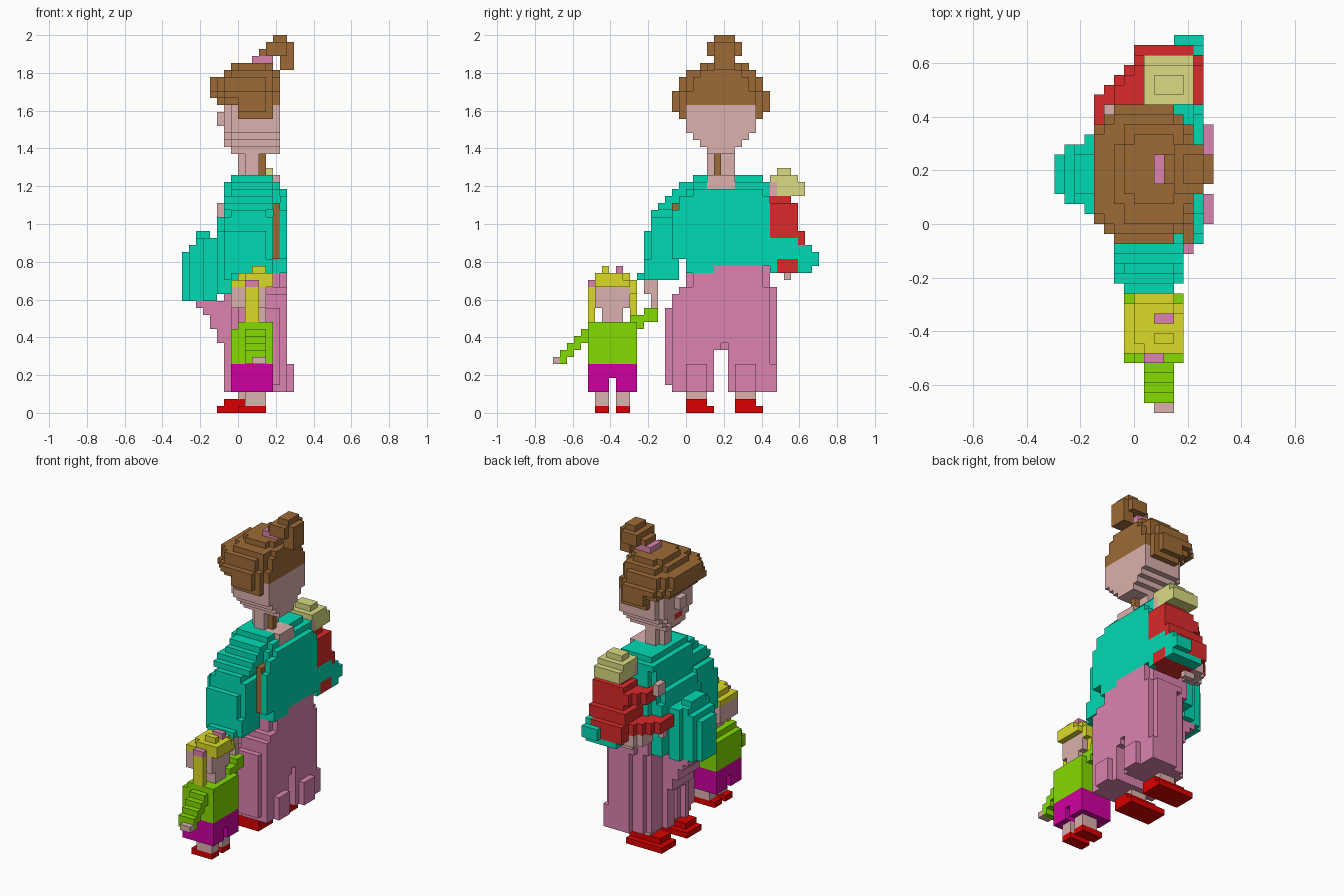
import bpy
import bmesh
from itertools import product
from mathutils import Vector

if "Cube" in bpy.data.objects:
    bpy.data.objects.remove(bpy.data.objects["Cube"])

V = 1 / 27  # size of one cube cell


def srgb(*rgb):
    lin = [(c / 255 / 12.92) if c < 11 else ((c / 255 + 0.055) / 1.055) ** 2.4 for c in rgb]
    return (*lin, 1)


def material(name, colour):
    m = bpy.data.materials.new(name)
    m.use_nodes = True
    m.diffuse_color = colour
    m.node_tree.nodes["Principled BSDF"].inputs["Base Color"].default_value = colour
    return m


TEAL = material("teal", srgb(0, 219, 180))
MAUVE = material("mauve", srgb(219, 131, 175))
SKIN = material("skin", srgb(219, 177, 173))
BROWN = material("brown", srgb(157, 107, 55))
SHOE = material("shoe red", srgb(219, 0, 0))
RED = material("soft red", srgb(219, 42, 42))
KHAKI = material("khaki", srgb(219, 219, 131))
YELLOW = material("yellow", srgb(219, 219, 40))
GREEN = material("green", srgb(133, 219, 0))
MAGENTA = material("magenta", srgb(207, 0, 160))

owner = {}   # cell -> part name, first part to claim a cell keeps it
colours = {}


def box(x0, x1, y0, y1, z0, z1):
    return set(product(range(x0, x1), range(y0, y1), range(z0, z1)))


def rounded(x0, x1, y0, y1, z0, z1, p=4, clip=99):
    """Box whose upright corners are rounded, optionally cut flat at x = clip."""
    def inside(c):
        u = abs(2 * (c[0] + 0.5 - x0) / (x1 - x0) - 1)
        v = abs(2 * (c[1] + 0.5 - y0) / (y1 - y0) - 1)
        return u ** p + v ** p <= 1 and c[0] < clip
    return {c for c in box(x0, x1, y0, y1, z0, z1) if inside(c)}


def part(name, mat, *shapes):
    colours[name] = mat
    for c in set().union(*shapes):
        owner.setdefault(c, name)


# ---- Woman: feet and legs
for side, y in (("right", 0), ("left", 7)):
    part(side + "_shoe", SHOE, box(-2, 4, y, y + 3, 0, 2), box(-3, 4, y, y + 4, 0, 1))
    part(side + "_ankle", SKIN, box(0, 3, y, y + 3, 2, 4))

# Torso, pregnant belly and open collar
part("collar", SKIN, box(3, 6, 3, 7, 32, 34))
part("torso", TEAL, rounded(-2, 7, 0, 12, 22, 32, 6), box(-1, 7, 0, 4, 20, 22),
     box(-1, 7, 4, 12, 21, 22), box(6, 7, -1, 12, 22, 31), box(6, 7, -2, -1, 22, 29),
     box(-2, 6, 1, 12, 32, 33), rounded(-1, 5, 1, 11, 33, 34, 6))
part("belly", TEAL, box(-8, -7, 3, 7, 16, 23), box(-7, -6, 2, 8, 16, 24),
     box(-6, -4, 2, 8, 16, 25), box(-6, -4, 3, 7, 25, 26), box(-5, -3, 1, 9, 16, 25),
     box(-3, 0, 0, 11, 17, 26), box(-3, 0, 1, 10, 26, 28))
part("under_belly", MAUVE,
     *[box(-2 - (z - 8) * 4 // 7, 0, 2, 8, z, z + 1) for z in range(9, 16)])

# Skirt with rounded front, pleats, a slit between the legs and flared hem panels
skirt = set().union(rounded(-2, 12, -2, 13, 3, 4, 2.5, 7), rounded(-2, 12, -3, 13, 4, 15, 2.5, 7),
                    rounded(-2, 12, -2, 13, 15, 17, 2.5, 7), rounded(-2, 12, -1, 13, 17, 18, 3, 7),
                    rounded(-2, 7, 0, 12, 18, 21, 6),
                    box(6, 8, 0, 3, 3, 7), box(6, 8, 7, 10, 3, 7))
for y in (1, 3, 8):
    skirt -= box(-2, -1, y, y + 1, 3, 18)
skirt -= box(6, 7, -3, -2, 3, 21) | box(6, 7, 12, 13, 7, 21)
part("skirt", MAUVE, skirt - box(-9, 9, 4, 6, 3, 9) - box(-9, 9, 5, 6, 9, 10))

# Right arm: a wide sleeve stepping down from the shoulder, and its hand
part("sleeve_gap_lining", BROWN, box(5, 6, -2, 0, 22, 30))
part("right_sleeve", TEAL, box(-1, 4, -7, -6, 19, 20), rounded(-2, 5, -6, -1, 19, 22, 5),
     box(-2, 4, -6, -5, 20, 26), box(-2, 5, -5, 0, 22, 28), box(-1, 4, -5, 0, 28, 29),
     *[box(-2 + (i > 1), 5, -4 + i, 1, 29 + i, 30 + i) for i in range(4)])
part("right_hand", SKIN, box(1, 3, -6, -4, 17, 19), box(1, 3, -5, -4, 15, 17))

# Baby's lower body rests on the woman's left arm
part("baby_bottom", RED, box(0, 6, 12, 18, 21, 24), box(1, 6, 12, 16, 20, 21),
     box(6, 7, 13, 16, 20, 22))

# Left arm bent under the baby
part("left_sleeve", TEAL, box(6, 7, 12, 13, 20, 22), box(5, 7, 12, 16, 22, 25),
     box(6, 7, 16, 18, 21, 24), box(4, 7, 18, 19, 21, 23), box(1, 7, 16, 18, 20, 21))
part("left_hand", SKIN, *[box(-i, 2 - i, 14 - i, 17 - i, 20, 22) for i in range(1, 3)])

# Neck, head and face
part("neck", SKIN, box(0, 3, 4, 6, 34, 37), box(1, 3, 3, 7, 34, 37))
part("neck_hair", BROWN, box(3, 4, 4, 5, 34, 37))
part("lips", RED, box(-2, -1, 4, 6, 39, 40))
part("nose", SKIN, box(-3, -2, 4, 6, 41, 43))
part("head", SKIN, rounded(-1, 10, 3, 7, 37, 38, 4, 6), rounded(-2, 10, 2, 8, 38, 39, 4, 6),
     rounded(-2, 10, 1, 9, 39, 40, 4, 6), rounded(-2, 10, 0, 10, 40, 44, 5, 6))

# Hair, bun and ribbon
part("hair", BROWN, box(0, 5, -1, 0, 42, 44), box(0, 5, 10, 11, 42, 44),
     box(0, 4, -2, -1, 43, 46), box(0, 4, 11, 12, 43, 46),
     rounded(-3, 6, -1, 11, 44, 45, 3.5), rounded(-4, 6, -2, 12, 45, 46, 3.5),
     rounded(-4, 6, -1, 11, 46, 48, 3.5), rounded(-2, 6, 0, 10, 48, 49, 3),
     rounded(-1, 5, 2, 9, 49, 50, 4), box(5, 6, 0, 10, 44, 46))
part("ribbon", MAUVE, box(2, 5, 4, 7, 50, 51))
part("bun", BROWN, box(3, 6, 4, 7, 51, 52), box(4, 7, 3, 8, 51, 53),
     box(6, 8, 4, 7, 49, 53), box(5, 7, 4, 7, 53, 54))

# ---- Baby: head, upper body and limbs
part("baby_face", SKIN, box(1, 6, 12, 13, 31, 33))
part("baby_cap", KHAKI, box(1, 6, 13, 17, 31, 33), box(1, 6, 12, 16, 33, 34),
     box(2, 5, 13, 15, 34, 35))
part("baby_body", RED, box(1, 7, 12, 16, 25, 30), box(2, 6, 12, 15, 30, 31),
     box(0, 6, 12, 17, 24, 26), box(6, 7, 16, 17, 24, 26))
part("baby_arm", RED, *[box(-i, 2 - i, 13 - i, 16 - i, 27, 29) for i in range(3)])
part("baby_hand", SKIN, box(-3, -2, 10, 12, 28, 30))
part("baby_leg", RED, *[box(-i, 2 - i, 13 - i, 17 - i, 22, 24) for i in range(5)])
part("baby_foot", SKIN, box(0, 2, 14, 15, 19, 20), box(-4, -3, 11, 12, 21, 22))

# ---- Child
for side, y in (("right", -13), ("left", -10)):
    part("child_%s_shoe" % side, SHOE, box(0, 4, y, y + 2, 0, 1))
    part("child_%s_leg" % side, SKIN, box(1, 4, y, y + 2, 1, 3))
part("child_shorts", MAGENTA, rounded(-1, 5, -14, -7, 3, 7, 6) - box(-1, 5, -11, -10, 3, 5))
part("child_shirt", GREEN, rounded(-1, 5, -14, -7, 7, 12, 6), box(0, 5, -14, -7, 12, 13))
part("child_right_arm", GREEN, *[box(1, 4, -15 - i, -14 - i, 10 - i, 12 - i) for i in range(4)])
part("child_right_hand", SKIN, box(2, 4, -19, -18, 7, 8))
part("child_left_arm", GREEN, box(1, 4, -8, -6, 12, 14), box(1, 4, -6, -4, 13, 15))
part("child_head", SKIN, box(1, 4, -12, -9, 13, 15), box(-1, 4, -13, -8, 15, 18))
part("child_hair", YELLOW, rounded(-1, 5, -13, -8, 18, 19, 5), box(0, 4, -12, -8, 19, 20),
     box(1, 5, -13, -9, 19, 20), box(0, 4, -8, -7, 17, 19),
     box(2, 4, -12, -11, 20, 21), box(1, 3, -14, -13, 13, 18), box(1, 3, -8, -7, 13, 17))
part("child_hair_ties", MAUVE, box(1, 3, -14, -13, 18, 19), box(2, 4, -10, -9, 20, 21))

# ---- Turn the cells of every part into a mesh of its exposed faces
for name, mat in colours.items():
    bm = bmesh.new()
    verts = {}
    for cell in [c for c, n in owner.items() if n == name]:
        for axis, sign in product(range(3), (0, 1)):
            near = list(cell)
            near[axis] += 1 if sign else -1
            if tuple(near) in owner:
                continue
            a, b = (axis + 1) % 3, (axis + 2) % 3
            loop = []
            for da, db in ((0, 0), (1, 0), (1, 1), (0, 1)):
                p = list(cell)
                p[axis] += sign
                p[a] += da
                p[b] += db
                p = tuple(p)
                if p not in verts:
                    verts[p] = bm.verts.new(Vector(p) * V)
                loop.append(verts[p])
            bm.faces.new(loop if sign else loop[::-1])
    # Merge flat areas into larger faces
    bmesh.ops.dissolve_limit(bm, angle_limit=0.01, verts=bm.verts, edges=bm.edges)
    mesh = bpy.data.meshes.new(name)
    bm.to_mesh(mesh)
    bm.free()
    mesh.materials.append(mat)
    bpy.context.collection.objects.link(bpy.data.objects.new(name, mesh))
